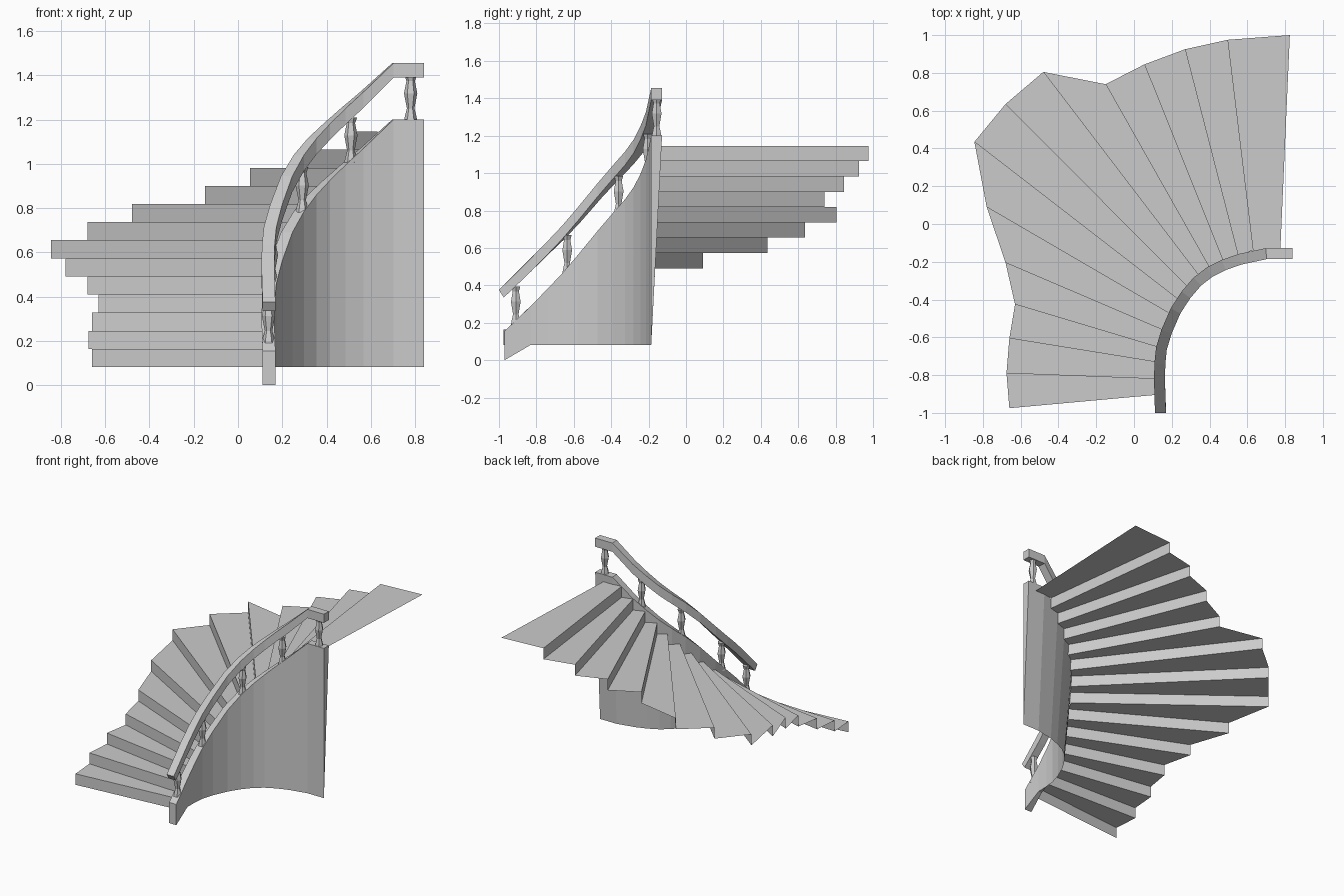
import bpy, bmesh, math
from mathutils import Vector

cube = bpy.data.objects.get("Cube")
if cube:
    bpy.data.objects.remove(cube, do_unlink=True)

stone = bpy.data.materials.new("light_grey")
stone.use_nodes = True
GREY = (0.6, 0.6, 0.6, 1)
stone.diffuse_color = GREY
stone.node_tree.nodes["Principled BSDF"].inputs["Base Color"].default_value = GREY

HALF = 0.029        # half width of wall top and handrail
RAIL_RISE = 0.255   # handrail top above wall top

# Plan of the curved wall: x, y, height of wall top
PATH = [Vector(p) for p in (
    (0.14, -0.97, 0.155), (0.135, -0.83, 0.29), (0.137, -0.74, 0.38),
    (0.145, -0.66, 0.46), (0.172, -0.57, 0.56), (0.22, -0.46, 0.69),
    (0.275, -0.375, 0.785), (0.335, -0.305, 0.86), (0.40, -0.255, 0.925),
    (0.475, -0.217, 0.995), (0.56, -0.187, 1.07), (0.70, -0.157, 1.2),
    (0.84, -0.157, 1.2))]


def finish(bm, name, fix_normals=True):
    if fix_normals:
        bmesh.ops.remove_doubles(bm, verts=bm.verts, dist=0.0005)
        bmesh.ops.recalc_face_normals(bm, faces=bm.faces)
    mesh = bpy.data.meshes.new(name)
    bm.to_mesh(mesh)
    bm.free()
    mesh.materials.append(stone)
    obj = bpy.data.objects.new(name, mesh)
    bpy.context.collection.objects.link(obj)
    return obj


def side_vector(i):
    """Horizontal unit vector towards the hollow side of the curve."""
    t = PATH[min(i + 1, len(PATH) - 1)] - PATH[max(i - 1, 0)]
    if i == 0 or i == len(PATH) - 1:
        t = Vector((0, 1, 0)) if i == 0 else Vector((1, 0, 0))
    return Vector((t.y, -t.x, 0)).normalized()


def loft(sections, name):
    bm = bmesh.new()
    rings = [[bm.verts.new(p) for p in s] for s in sections]
    n = len(rings[0])
    for a, b in zip(rings, rings[1:]):
        for k in range(n):
            m = (k + 1) % n
            bm.faces.new((a[k], a[m], b[m], b[k]))
    bm.faces.new(rings[0])
    bm.faces.new(rings[-1])
    return finish(bm, name)


# Curved wall, full width on top and tapering to an edge at the bottom
wall = []
for i, p in enumerate(PATH):
    s = side_vector(i) * HALF
    base = Vector((p.x, p.y, 0.0 if i == 0 else 0.082))
    taper = max(0, 1 - i * 0.5)
    wall.append((p + s, p - s, base + s - 2 * taper * s, base + s))
loft(wall, "curved_wall")

# Handrail with a squared-off lower end
rail = []
for i, p in enumerate(PATH):
    s = side_vector(i) * HALF
    flat = i >= len(PATH) - 2
    top = p + Vector((0, 0, RAIL_RISE))
    low = top - Vector((0, 0, 0.065 if flat else 0.072))
    if i == 0:
        top = Vector((p.x, -1.0, 0.375))
        low = Vector((p.x, -0.974, 0.335))
    rail.append((top + s, top - s, low - s, low + s))
loft(rail, "handrail")

# Steps: plan points on the outer and inner ends of each riser
OUTER = [(-0.66, -0.975), (-0.675, -0.79), (-0.66, -0.605), (-0.63, -0.425),
         (-0.68, -0.205), (-0.78, 0.09), (-0.845, 0.435), (-0.68, 0.635),
         (-0.48, 0.805), (-0.15, 0.74), (0.055, 0.845), (0.27, 0.925),
         (0.495, 0.975), (0.825, 1.0)]
INNER = [(0.112, -0.905), (0.112, -0.82), (0.112, -0.73), (0.12, -0.65),
         (0.15, -0.56), (0.19, -0.475), (0.235, -0.40), (0.285, -0.335),
         (0.345, -0.275), (0.40, -0.232), (0.47, -0.19), (0.55, -0.162),
         (0.63, -0.14), (0.775, -0.13)]
RISE = 0.0818
bm = bmesh.new()
rows = []
last = len(OUTER) - 1
for i, (o, n) in enumerate(zip(OUTER, INNER)):
    for level in ((i, i + 1) if i < last else (i,)):
        z = 0.082 + level * RISE
        rows.append((bm.verts.new((*o, z)), bm.verts.new((*n, z))))
for (a, b), (c, d) in zip(rows, rows[1:]):
    bm.faces.new((a, b, d, c))
finish(bm, "steps", fix_normals=False)


# Turned balusters: height fraction, radius
PROFILE = [(0, 0.03), (0.1, 0.026), (0.27, 0.017), (0.6, 0.03),
           (0.87, 0.019), (1, 0.028)]
SIDES = 6


def baluster(number, x, y, z0, z1):
    sections = []
    for f, r in PROFILE:
        sections.append([(x + r * math.cos(math.tau * k / SIDES),
                          y + r * math.sin(math.tau * k / SIDES),
                          z0 + f * (z1 - z0)) for k in range(SIDES)])
    loft(sections, "baluster_%d" % number)


for number, (x, y, z) in enumerate((
        (0.138, -0.91, 0.19), (0.151, -0.635, 0.465), (0.29, -0.36, 0.78),
        (0.51, -0.205, 1.005), (0.78, -0.157, 1.195)), 1):
    baluster(number, x, y, z, z + 0.205)
